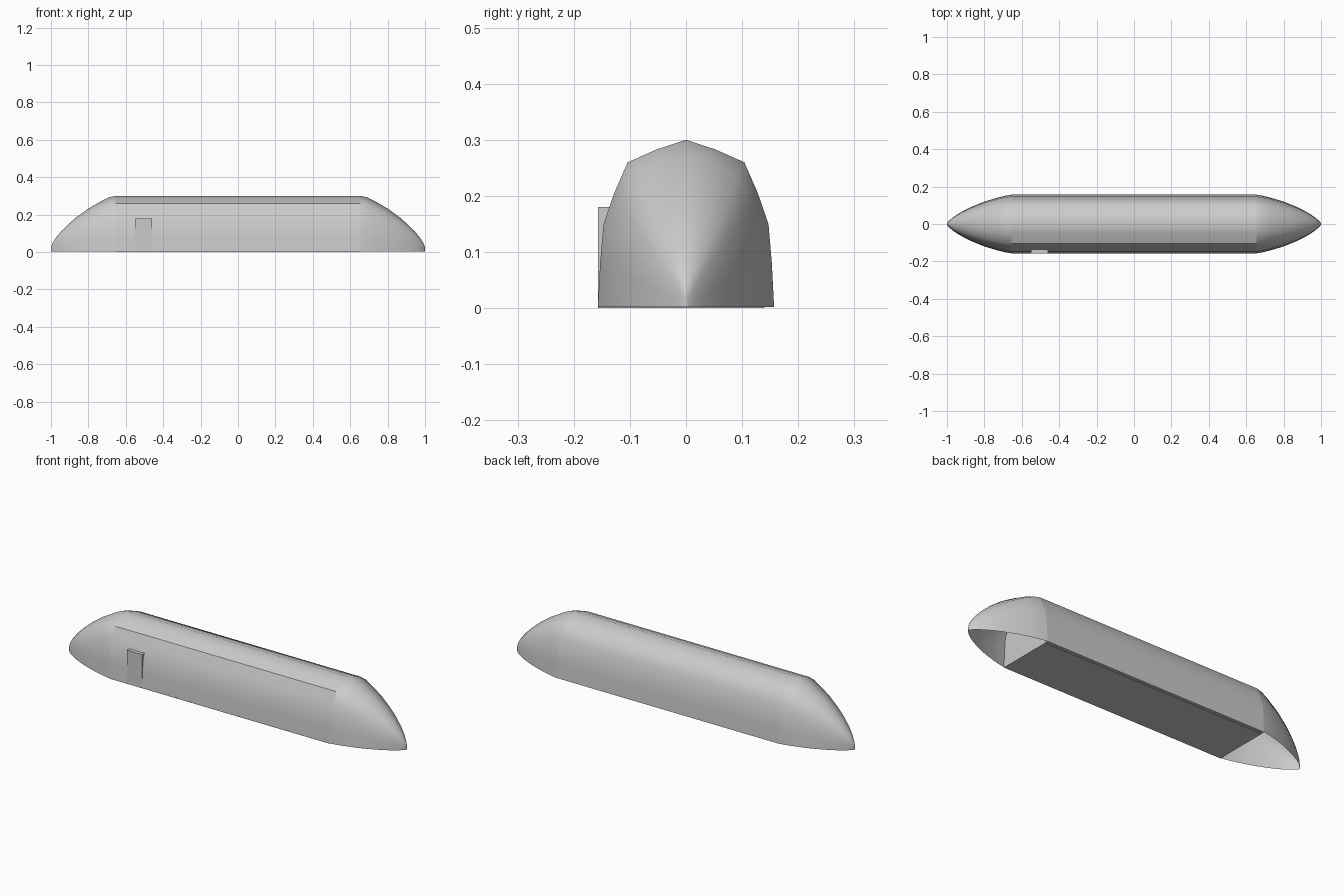
import bpy, bmesh

if "Cube" in bpy.data.objects:
    bpy.data.objects.remove(bpy.data.objects["Cube"])

# Half cross-section of the carriage: (half width, height), floor to ridge
HALF = [(0.157, 0.002), (0.153, 0.08), (0.147, 0.15), (0.128, 0.205),
        (0.104, 0.26), (0.052, 0.283), (0.0, 0.30)]
SECTION = [(-w, h) for w, h in HALF] + [(w, h) for w, h in reversed(HALF[:-1])]
BODY_END = 0.655
W, H = 0.157, 0.30

# Nose stations: x, half width, height
NOSE = [(BODY_END, W, H), (0.69, 0.151, 0.293), (0.73, 0.141, 0.273),
        (0.80, 0.120, 0.232), (0.866, 0.093, 0.184), (0.91, 0.072, 0.145),
        (0.947, 0.050, 0.108), (0.975, 0.030, 0.073), (0.99, 0.016, 0.048),
        (0.997, 0.008, 0.033), (1.0, 0.003, 0.022)]


def finish(name, bm):
    bmesh.ops.recalc_face_normals(bm, faces=bm.faces)
    mesh = bpy.data.meshes.new(name)
    bm.to_mesh(mesh)
    bm.free()
    obj = bpy.data.objects.new(name, mesh)
    bpy.context.collection.objects.link(obj)
    return obj


def loft(bm, stations):
    """Skin the scaled cross-section through the stations, smooth shaded."""
    rings = [[bm.verts.new((x, y * w / W, 0.002 + (z - 0.002) * h / H))
              for y, z in SECTION] for x, w, h in stations]
    for a, b in zip(rings, rings[1:]):
        for i in range(len(SECTION) - 1):
            bm.faces.new((a[i], b[i], b[i + 1], a[i + 1])).smooth = True
    return rings


def box(name, x0, x1, y0, y1, z0, z1):
    bm = bmesh.new()
    bmesh.ops.create_cube(bm, size=1)
    for v in bm.verts:
        v.co = ((x0 + x1) / 2 + v.co.x * (x1 - x0),
                (y0 + y1) / 2 + v.co.y * (y1 - y0),
                (z0 + z1) / 2 + v.co.z * (z1 - z0))
    return finish(name, bm)


# Carriage body with end walls and underside
bm = bmesh.new()
left, right = loft(bm, [(-BODY_END, W, H), (BODY_END, W, H)])
caps = [bm.faces.new(left), bm.faces.new(right),
        bm.faces.new((left[0], right[0], right[-1], left[-1]))]
for f in caps:
    for e in f.edges:
        e.smooth = False
# crease along the front roof edge only
bm.edges.get((left[4], right[4])).smooth = False
finish("carriage_body", bm)

# Tapered noses, hollow and open underneath
for name, side in (("right_nose", 1), ("left_nose", -1)):
    bm = bmesh.new()
    rings = loft(bm, [(side * x, w, h) for x, w, h in NOSE])
    bm.faces.new(rings[-1])
    obj = finish(name, bm)
    # make sure the open shell faces outward
    if sum(p.normal.z * p.area for p in obj.data.polygons) < 0:
        obj.data.flip_normals()

# Floor plate and front door
box("floor_plate", -BODY_END, BODY_END, -0.157, 0.14, 0.0, 0.004)
box("front_door", -0.55, -0.46, -0.157, -0.13, 0.015, 0.18)
